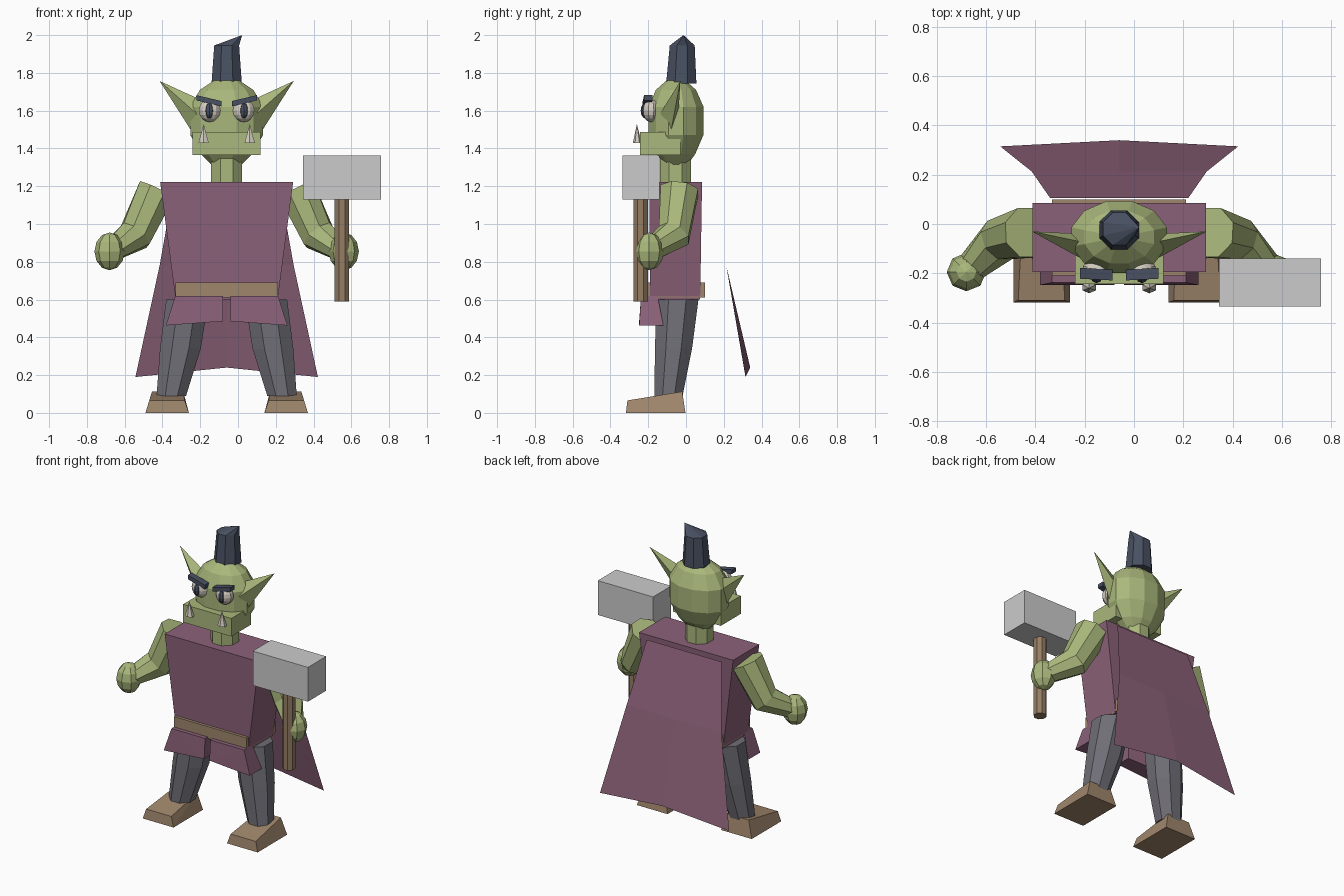
import bpy, bmesh, math
from mathutils import Vector

if "Cube" in bpy.data.objects:
    bpy.data.objects.remove(bpy.data.objects["Cube"])

CX = -0.06   # symmetry plane of the figure


def mat(name, rgb):
    m = bpy.data.materials.new(name)
    m.diffuse_color = (*rgb, 1)
    m.use_nodes = True
    m.node_tree.nodes["Principled BSDF"].inputs["Base Color"].default_value = m.diffuse_color
    return m


SKIN = mat("green_skin", (.40, .48, .20))
CLOTH = mat("purple_cloth", (.26, .12, .19))
LEATHER = mat("tan_leather", (.35, .24, .15))
WOOD = mat("wood", (.30, .21, .13))
TROUSER = mat("grey_trousers", (.16, .155, .18))
DARK = mat("dark_hair", (.065, .08, .12))
IVORY = mat("ivory", (.65, .60, .52))


def finish(name, bm, material=None):
    bmesh.ops.recalc_face_normals(bm, faces=bm.faces)
    me = bpy.data.meshes.new(name)
    bm.to_mesh(me)
    bm.free()
    ob = bpy.data.objects.new(name, me)
    bpy.context.collection.objects.link(ob)
    if material:
        me.materials.append(material)
    return ob


def hull(name, pts, material=None):
    """Flat-sided solid from its corner points."""
    bm = bmesh.new()
    for p in pts:
        bm.verts.new(p)
    bmesh.ops.convex_hull(bm, input=bm.verts)
    bmesh.ops.dissolve_limit(bm, angle_limit=.01, verts=bm.verts, edges=bm.edges)
    return finish(name, bm, material)


def rect(x0, x1, y0, y1, z):
    return [(x, y, z) for x in (x0, x1) for y in (y0, y1)]


def loft(name, rings, n, material, apex=None, follow=False):
    """Skin over elliptical rings (centre, rx, ry); rings can follow the path."""
    bm = bmesh.new()
    c = [Vector(r[0]) for r in rings]
    loops = []
    for i, (_, rx, ry) in enumerate(rings):
        u, v = Vector((1, 0, 0)), Vector((0, 1, 0))
        if follow:
            a = (c[i] - c[i - 1]).normalized() if i else Vector()
            b = (c[i + 1] - c[i]).normalized() if i < len(c) - 1 else Vector()
            t = (a + b).normalized()
            u = (Vector((0, 1, 0)) - t * t.y).normalized()
            v = t.cross(u)
        angs = [(k + .5) * math.tau / n for k in range(n)]
        f = 1 / math.cos(math.pi / n)      # flats reach the given radius
        loops.append([bm.verts.new(c[i] + f * (u * rx * math.cos(a) + v * ry * math.sin(a)))
                      for a in angs])
    for A, B in zip(loops, loops[1:]):
        for k in range(n):
            j = (k + 1) % n
            bm.faces.new((A[k], A[j], B[j], B[k]))
    bm.faces.new(loops[0])
    if apex:
        tip = bm.verts.new(apex)
        for k in range(n):
            bm.faces.new((loops[-1][k], loops[-1][(k + 1) % n], tip))
    else:
        bm.faces.new(loops[-1])
    return finish(name, bm, material)


def ball(name, loc, scale, seg, rings, material):
    bm = bmesh.new()
    bmesh.ops.create_uvsphere(bm, u_segments=seg, v_segments=rings, radius=1)
    for v in bm.verts:
        v.co = Vector(loc) + Vector(a * b for a, b in zip(v.co, scale))
    return finish(name, bm, material)


# torso and belt
hull("tunic", rect(CX - .27, CX + .27, -.19, .075, .60)
     + rect(CX - .352, CX + .352, -.195, .085, 1.222), CLOTH)
hull("belt", rect(CX - .272, CX + .272, -.21, .10, .61)
     + rect(CX - .272, CX + .272, -.21, .10, .69), LEATHER)

# cape: thin sheet, flaring down and back
bm = bmesh.new()
rows = []
for half, y, z, ym, zm in ((.28, .105, 1.20, .105, 1.20), (.355, .213, .78, .213, .78),
                           (.483, .315, .19, .34, .24)):
    rows.append([bm.verts.new((CX + s * half, ym if s == 0 else y, zm if s == 0 else z))
                 for s in (-1, 0, 1)])
for A, B in zip(rows, rows[1:]):
    for k in (0, 1):
        bm.faces.new((A[k], A[k + 1], B[k + 1], B[k]))
finish("cape", bm, CLOTH)

# neck, head, jaw
loft("neck", [((CX, -.055, 1.2), .082, .082), ((CX, -.055, 1.38), .082, .082)], 8, SKIN)
profile = ((1.315, .40), (1.37, .67), (1.47, .95), (1.62, .96), (1.71, .70), (1.76, .33))
loft("head", [((CX, -.053, z), .202 * r, .152 * r) for z, r in profile], 12, SKIN)
hull("jaw", rect(CX - .18, CX + .18, -.243, -.03, 1.365)
     + rect(CX - .18, CX + .18, -.243, -.03, 1.487), SKIN)

# topknot with a peak leaning to one side
loft("topknot", [((CX, -.025, 1.745), .08, .08), ((CX, -.02, 1.945), .066, .066)],
     8, DARK, apex=(.022, -.013, 2.0))

# paired parts, mirrored about the figure's centre plane
for side, s in (("left", -1), ("right", 1)):
    def P(dx, y, z):
        return (CX + s * dx, y, z)

    # face
    ball(side + "_eye", P(.09, -.185, 1.60), (.06, .047, .06), 10, 8, IVORY)
    ball(side + "_pupil", P(.092, -.215, 1.60), (.024, .025, .042), 8, 6, DARK)
    hull(side + "_brow", [P(dx, y + dy, z + dz)
                          for dx, y, z in ((.028, -.207, 1.637), (.16, -.20, 1.668))
                          for dy in (-.022, .022) for dz in (-.014, .014)], DARK)
    loft(side + "_tusk", [(P(.122, -.258, 1.43), .027, .02)], 6, IVORY,
         apex=P(.122, -.26, 1.53))
    hull(side + "_ear", [P(.355, -.03, 1.757), P(.165, -.07, 1.67), P(.16, -.137, 1.585),
                         P(.185, -.08, 1.49), P(.15, -.04, 1.58)], SKIN)

    # arms
    loft(side + "_arm", [(P(.37, -.035, 1.18), .10, .10), (P(.485, -.065, .94), .085, .088),
                         (P(.60, -.175, .865), .058, .058)], 8, SKIN, follow=True)
    ball(side + "_hand", P(.62, -.195, .855), (.08, .078, .10), 8, 6, SKIN)

    # legs and boots
    loft(side + "_leg", [(P(.293, -.093, .09), .078, .075), (P(.245, -.066, .34), .108, .098),
                         (P(.208, -.046, .60), .112, .112)], 8, TROUSER)
    hull(side + "_boot", rect(CX + s * .20, CX + s * .43, -.318, -.003, 0)
         + [P(.222, -.31, .066), P(.41, -.31, .066), P(.23, -.02, .113), P(.395, -.02, .113)],
         LEATHER)

    # skirt flaps below the belt
    hull(side + "_skirt_flap", [P(.02, -.238, .62), P(.272, -.238, .62),
                                P(.02, -.15, .62), P(.272, -.15, .62),
                                P(.02, -.248, .485), P(.322, -.248, .463),
                                P(.02, -.15, .485), P(.322, -.12, .463)], CLOTH)

# hammer
loft("hammer_handle", [((.55, -.24, .59), .038, .038), ((.55, -.24, 1.15), .038, .038)], 8, WOOD)
hull("hammer_head", rect(.345, .758, -.335, -.14, 1.13) + rect(.345, .758, -.335, -.14, 1.362))
